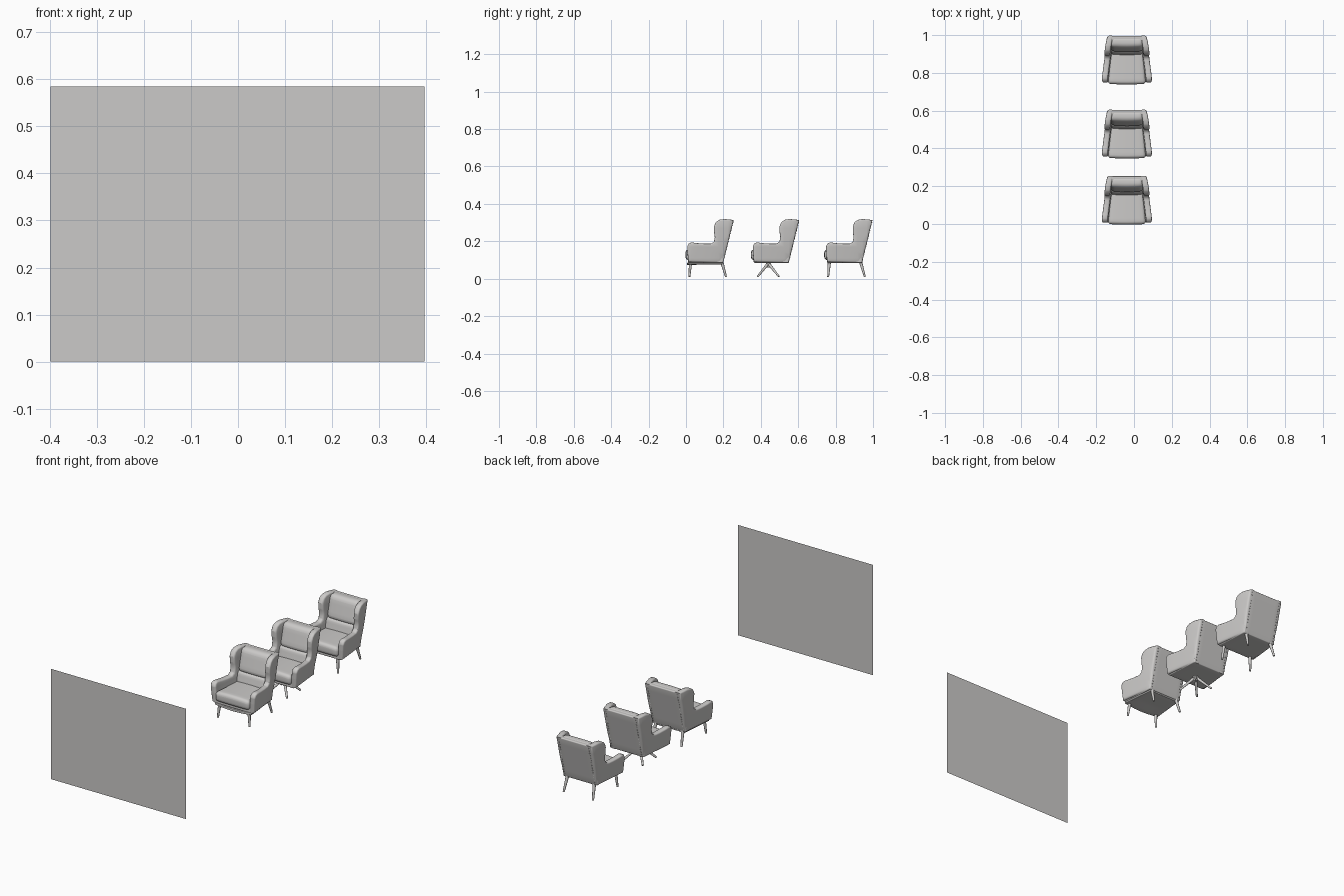
import bpy, bmesh, math
from mathutils import Vector

if "Cube" in bpy.data.objects:
    bpy.data.objects.remove(bpy.data.objects["Cube"])

grey = bpy.data.materials.new("warm grey")
grey.diffuse_color = (0.6, 0.59, 0.58, 1)
grey.use_nodes = True
grey.node_tree.nodes["Principled BSDF"].inputs["Base Color"].default_value = grey.diffuse_color
CX = -0.0375  # chair row centre line


def rear(z):
    """Depth of the leaning back face at a height."""
    return 0.199 + (z - 0.085) * 0.245


def finish(bm, name, fn=None, angle=40):
    """Bend the vertices with fn and turn the bmesh into shared mesh data."""
    if fn:
        for v in bm.verts:
            v.co = Vector(fn(*v.co))
    bmesh.ops.recalc_face_normals(bm, faces=bm.faces)
    me = bpy.data.meshes.new(name)
    bm.to_mesh(me)
    bm.free()
    me.materials.append(grey)
    for p in me.polygons:
        p.use_smooth = True
    me.set_sharp_from_angle(angle=math.radians(angle))
    return me


def slice_mesh(bm, axis, values):
    for val in values:
        co, no = Vector((0, 0, 0)), Vector((0, 0, 0))
        co[axis], no[axis] = val, 1
        bmesh.ops.bisect_plane(bm, geom=bm.verts[:] + bm.edges[:] + bm.faces[:],
                               plane_co=co, plane_no=no)


def soft_box(name, lo, hi, r, fn=None, segs=4):
    """Rounded box between two corners, sliced so it can bend."""
    bm = bmesh.new()
    bmesh.ops.create_cube(bm, size=1)
    for v in bm.verts:
        v.co = Vector([(a + b) / 2 + c * (b - a) for a, b, c in zip(lo, hi, v.co)])
    bmesh.ops.bevel(bm, geom=bm.edges[:], offset=r, segments=segs, profile=0.5,
                    affect='EDGES', clamp_overlap=True)
    for ax in range(3):
        slice_mesh(bm, ax, [lo[ax] + (hi[ax] - lo[ax]) * i / 6 for i in range(1, 6)])
    return finish(bm, name, fn)


def rod(name, a, b, r1, r2):
    """Tapered round leg from a (radius r1) to b (radius r2)."""
    a, b = Vector(a), Vector(b)
    bm = bmesh.new()
    bmesh.ops.create_cone(bm, cap_ends=True, segments=12, radius1=r1, radius2=r2,
                          depth=(b - a).length)
    q = Vector((0, 0, 1)).rotation_difference(b - a)
    mid = (a + b) / 2
    return finish(bm, name, lambda x, y, z: q @ Vector((x, y, z)) + mid)


# Arm and wing as one padded side panel
PROFILE = [(.012, .09), (.008, .14), (.007, .172), (.014, .188), (.03, .194),
           (.06, .19), (.10, .187), (.134, .187), (.149, .197), (.154, .222),
           (.150, .25), (.150, .28), (.160, .303), (.178, .315), (.205, .319),
           (.255, .314), (.199, .085)]


def side_panel(sign):
    bm = bmesh.new()
    outline = bm.faces.new([bm.verts.new((0, y, z)) for y, z in PROFILE])
    ext = bmesh.ops.extrude_face_region(bm, geom=[outline], use_keep_orig=True)
    for v in ext['geom']:
        if isinstance(v, bmesh.types.BMVert):
            v.co.x = 0.031
    rims = [e for e in bm.edges if abs(e.verts[0].co.x - e.verts[1].co.x) < 1e-6]
    bmesh.ops.bevel(bm, geom=rims, offset=0.008, segments=3, profile=0.5,
                    affect='EDGES', clamp_overlap=False)
    slice_mesh(bm, 1, [i * 0.025 for i in range(1, 10)])
    slice_mesh(bm, 2, [0.11, 0.14, 0.17, 0.21, 0.24, 0.27])

    def flare(x, y, z):
        d = max(0, rear(z) - y)
        out = 0.102 + 0.03 * min(1, d / 0.19) ** 0.7
        out -= 0.008 * max(0, 1 - (z - 0.085) / 0.1)
        return sign * (out - x), y, z
    return finish(bm, "side_panel", flare, 50)


def seat_bend(x, y, z):
    w = 1.06 - 0.75 * max(0, y)
    crown = 0.006 * (1 - (x / 0.1) ** 2) * (1 if z > 0.12 else 0)
    return x * w, y - 0.003 * (1 - (x / 0.1) ** 2) * (y < 0.02), z + crown


def lean(x, y, z):
    """Box depth y is measured from the back face; cushions swell forward."""
    puff = 0.005 * (1 - (x / 0.1) ** 2) if y < -0.03 else 0
    return x, rear(z) + y - puff, z


parts = {
    "left_side": side_panel(-1),
    "right_side": side_panel(1),
    "seat_cushion": soft_box("seat_cushion", (-.096, .0, .10), (.096, .185, .15), .017, seat_bend),
    "seat_base": soft_box("seat_base", (-.098, .012, .085), (.098, .2, .115), .005,
                          lambda x, y, z: (x * (1.16 - y * .7), y, z)),
    "back_shell": soft_box("back_shell", (-.099, -.03, .086), (.099, .0, .314), .006, lean),
    "back_cushion": soft_box("back_cushion", (-.087, -.056, .197), (.087, -.006, .316), .02, lean),
    "lumbar_cushion": soft_box("lumbar_cushion", (-.087, -.058, .14), (.087, -.006, .204), .015, lean),
}

# Nail heads along both edges of the back
bm = bmesh.new()
for s in (-1, 1):
    for i in range(15):
        z = 0.1 + i * 0.0143
        res = bmesh.ops.create_icosphere(bm, subdivisions=1, radius=0.0025)
        bmesh.ops.translate(bm, verts=res['verts'], vec=(s * 0.088, rear(z), z))
parts["back_studs"] = finish(bm, "back_studs")

# Four splayed legs
splayed = {}
for s, side in ((-1, "left"), (1, "right")):
    splayed[side + "_front_leg"] = rod("front_leg", (s * .085, .025, .095), (s * .093, .018, .01), .009, .005)
    splayed[side + "_back_leg"] = rod("back_leg", (s * .078, .190, .095), (s * .086, .214, .01), .009, .005)

# Bowed wooden rail beneath the seat
rail = {"under_rail": soft_box("under_rail", (-.1, .012, .077), (.1, .195, .09), .003,
                               lambda x, y, z: (x * (1.1 - y), y - .006 * (1 - (x / .1) ** 2) * (y < .05),
                                                z - .005 * (1 - (x / .1) ** 2) * (y < .05)))}

# Pedestal with four crossed feet
pedestal = {"pedestal_hub": rod("pedestal_hub", (0, .09, .06), (0, .09, .09), .011, .014)}
for i in range(4):
    a = math.pi / 4 + i * math.pi / 2
    c, s = math.cos(a), math.sin(a)
    pedestal["pedestal_foot_%d" % (i + 1)] = rod("pedestal_foot", (c * .006, .09 + s * .006, .077),
                                                 (c * .08, .09 + s * .08, .012), .008, .005)

# Row of three armchairs
for prefix, dy, base in (("front_chair", 0.0, {**splayed, **rail}),
                         ("swivel_chair", 0.35, pedestal),
                         ("rear_chair", 0.742, splayed)):
    for name, me in {**parts, **base}.items():
        ob = bpy.data.objects.new(prefix + "_" + name, me)
        ob.location = (CX, dy, 0)
        bpy.context.collection.objects.link(ob)

# Flat upright panel
bm = bmesh.new()
bm.faces.new([bm.verts.new(p) for p in ((-.398, -1, 0), (.396, -1, 0), (.396, -1, .585), (-.398, -1, .585))])
panel = bpy.data.objects.new("flat_panel", finish(bm, "flat_panel"))
bpy.context.collection.objects.link(panel)
